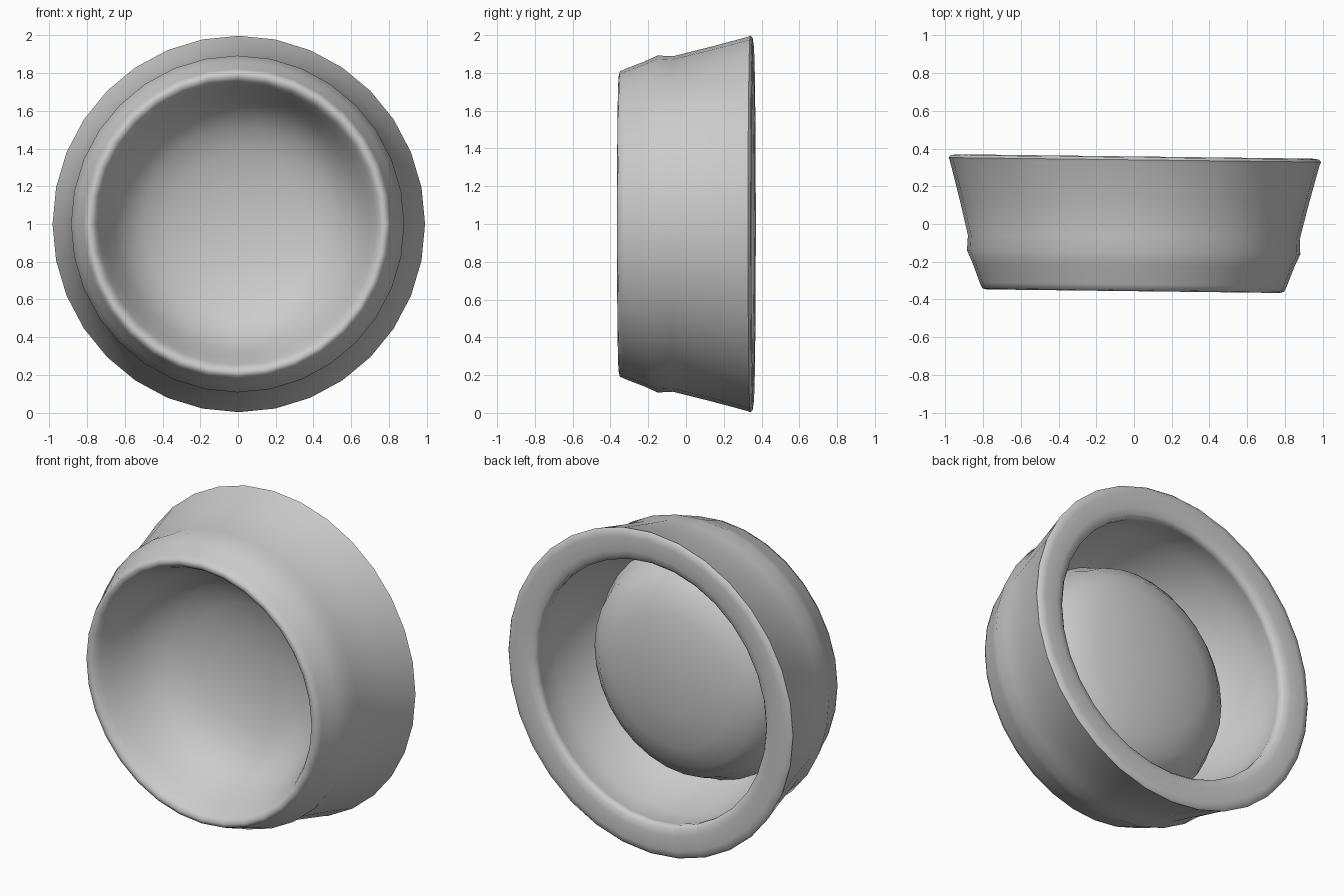
import bpy, bmesh, math

if "Cube" in bpy.data.objects:
    bpy.data.objects.remove(bpy.data.objects["Cube"])

SEGMENTS = 32


def lathe(name, profile):
    """Spin a (radius, y) profile around the y axis."""
    bm = bmesh.new()
    rings = []
    for r, y in profile:
        if r == 0:
            rings.append([bm.verts.new((0, y, 0))] * SEGMENTS)
        else:
            rings.append([bm.verts.new((r * math.sin(2 * math.pi * i / SEGMENTS), y,
                                        r * math.cos(2 * math.pi * i / SEGMENTS)))
                          for i in range(SEGMENTS)])
    for a, b in zip(rings, rings[1:]):
        for i in range(SEGMENTS):
            j = (i + 1) % SEGMENTS
            corners = list(dict.fromkeys([a[i], a[j], b[j], b[i]]))
            bm.faces.new(corners)
    bmesh.ops.recalc_face_normals(bm, faces=bm.faces)
    mesh = bpy.data.meshes.new(name)
    bm.to_mesh(mesh)
    bm.free()
    obj = bpy.data.objects.new(name, mesh)
    bpy.context.collection.objects.link(obj)
    return obj


# Profile from the middle of the dish, over both rims, to the dish underside
profile = [
    # dish inside
    (0, 0.15), (0.2, 0.137), (0.38, 0.1), (0.51, 0.045), (0.6, -0.03),
    (0.66, -0.12), (0.71, -0.23), (0.745, -0.31),
    # rounded front rim
    (0.762, -0.34), (0.785, -0.356), (0.808, -0.35), (0.822, -0.32),
    # flared outer wall with a slight ridge
    (0.86, -0.22), (0.892, -0.15), (0.888, -0.07), (0.935, 0.12), (0.99, 0.325),
    # back rim, with its lip turned slightly inwards
    (0.997, 0.34), (0.985, 0.353), (0.95, 0.358), (0.86, 0.356), (0.82, 0.348),
    (0.802, 0.33), (0.803, 0.305),
    # hollow inside of the outer wall
    (0.812, 0.26), (0.805, 0.16), (0.775, 0.03), (0.735, -0.08), (0.7, -0.14),
    # dish underside
    (0.665, -0.07), (0.63, 0.015), (0.545, 0.09), (0.41, 0.14), (0.2, 0.172), (0, 0.18),
]
bowl = lathe("bowl", profile)
bowl.location.z = 1.0
bowl.scale.x = 0.99
bowl.rotation_euler.z = math.radians(-0.7)

bpy.context.view_layer.objects.active = bowl
bowl.select_set(True)
bpy.ops.object.shade_smooth_by_angle(angle=math.radians(60))
